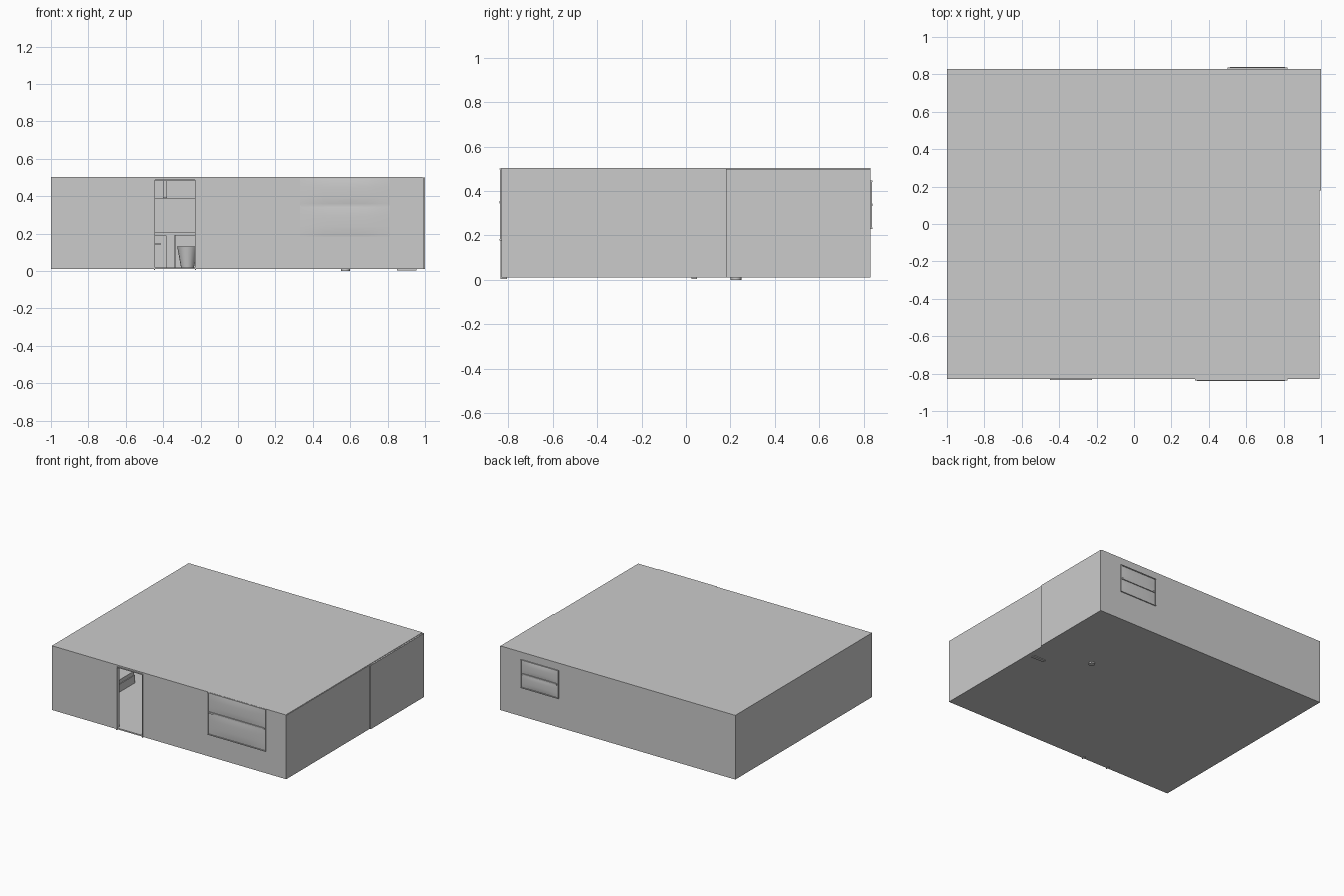
import bpy, bmesh, math
from mathutils import Vector

if "Cube" in bpy.data.objects:
    bpy.data.objects.remove(bpy.data.objects["Cube"])


def box(name, x0, x1, y0, y1, z0, z1):
    bm = bmesh.new()
    bmesh.ops.create_cube(bm, size=1)
    for v in bm.verts:
        v.co = Vector((x0 + (v.co.x + .5) * (x1 - x0),
                       y0 + (v.co.y + .5) * (y1 - y0),
                       z0 + (v.co.z + .5) * (z1 - z0)))
    me = bpy.data.meshes.new(name)
    bm.to_mesh(me)
    bm.free()
    ob = bpy.data.objects.new(name, me)
    bpy.context.collection.objects.link(ob)
    return ob


def cone(name, x, y, z0, z1, r0, r1, n=16):
    bpy.ops.mesh.primitive_cone_add(vertices=n, radius1=r0, radius2=r1, depth=z1 - z0,
                                    location=(x, y, (z0 + z1) / 2))
    ob = bpy.context.object
    ob.name = name
    bpy.ops.object.shade_smooth_by_angle()
    return ob


# Shell: floor, roof and walls, with an open doorway in the front
F, B, T = -.83, .83, .02
L, R = -1, .991
D0, D1 = -.45, -.225
box("floor", L, R, F, B, .01, .02)
box("roof", L, R - .004, F, B, .495, .503)
box("left_wall", L, L + T, F, B, .01, .5)
box("right_wall", R - T, R, F, B, .01, .5)
box("right_wall_outer_skin", R - .002, 1, .18, B, .01, .499)
box("back_wall", L, R, B - T, B, .01, .5)
box("front_wall_left", L, D0, F, F + T, .01, .5)
box("front_wall_right", D1, R, F, F + T, .01, .5)
box("front_wall_header", D0, D1, F, F + T, .49, .5)

# Door frame
for name, x in (("left", D0), ("right", D1 - .006)):
    box("door_jamb_" + name, x, x + .006, F - .005, F + T + .005, .005, .492)
box("door_head", D0, D1, F - .005, F + T + .005, .486, .492)


# Windows: slim frame, gently bulged panes and a middle bar
def window(name, x0, x1, z0, z1, side, zm):
    y = F if side < 0 else B

    def strip(part, a, b, c, d, out):
        ys = sorted((y - side * .004, y + side * out))
        box(name + "_" + part, a, b, ys[0], ys[1], c, d)
    t = .006
    strip("sill", x0, x1, z0, z0 + t, .008)
    strip("head", x0, x1, z1 - t, z1, .008)
    strip("left_stile", x0, x0 + t, z0, z1, .007)
    strip("right_stile", x1 - t, x1, z0, z1, .007)
    strip("middle_bar", x0 + .012, x1 - .012, zm - .006, zm + .006, .01)
    for k, (a, b) in enumerate(((z0 + t, zm), (zm, z1 - t))):
        bm = bmesh.new()
        bmesh.ops.create_grid(bm, x_segments=8, y_segments=6, size=.5)
        for v in bm.verts:
            u, w = v.co.x, v.co.y
            bulge = .002 + .005 * (1 - 4 * u * u) ** .5 * (1 - 4 * w * w) ** .5 \
                if abs(u) < .499 and abs(w) < .499 else .002
            v.co = Vector((x0 + t + (u + .5) * (x1 - x0 - 2 * t),
                           y + side * bulge, a + (w + .5) * (b - a)))
        if side > 0:
            bmesh.ops.reverse_faces(bm, faces=bm.faces[:])
        for f in bm.faces:
            f.smooth = True
        me = bpy.data.meshes.new(name + "_pane")
        bm.to_mesh(me)
        bm.free()
        ob = bpy.data.objects.new(f"{name}_pane_{k}", me)
        bpy.context.collection.objects.link(ob)


window("front_window", .325, .82, .178, .502, -1, .35)
window("back_window", .5, .82, .23, .447, 1, .338)

# Counter and wall cupboards along the back, seen through the doorway
box("base_cupboard", -.6, -.335, .5, .81, .02, .19)
box("worktop", -.6, .1, .49, .81, .19, .21)
box("counter_end_panel", -.385, -.34, .485, .5, .02, .19)
box("cupboard_handle", -.45, -.415, .48, .5, .14, .15)
box("wall_cupboard", -.6, .1, .6, .81, .385, .485)
box("wall_cupboard_divider", -.4, -.38, .59, .6, .39, .485)

# Waste bin
cone("bin", -.27, .4, .02, .13, .035, .055)

# Low bed against the left wall
box("bed_base", -.98, -.77, -.6, -.15, .02, .08)
box("mattress", -.975, -.775, -.595, -.155, .08, .11)
box("pillow", -.96, -.79, -.57, -.47, .11, .13)

# Table and stool on the right, whose feet just pierce the floor
box("desk_top", .7, .97, -.1, .2, .19, .205)
box("desk_leg", .9, .915, .03, .045, .005, .19)
box("desk_foot", .85, .955, .025, .05, .004, .03)
cone("stool_seat", .575, .225, .12, .14, .07, .07)
cone("stool_post", .575, .225, .0, .12, .024, .02, 12)
